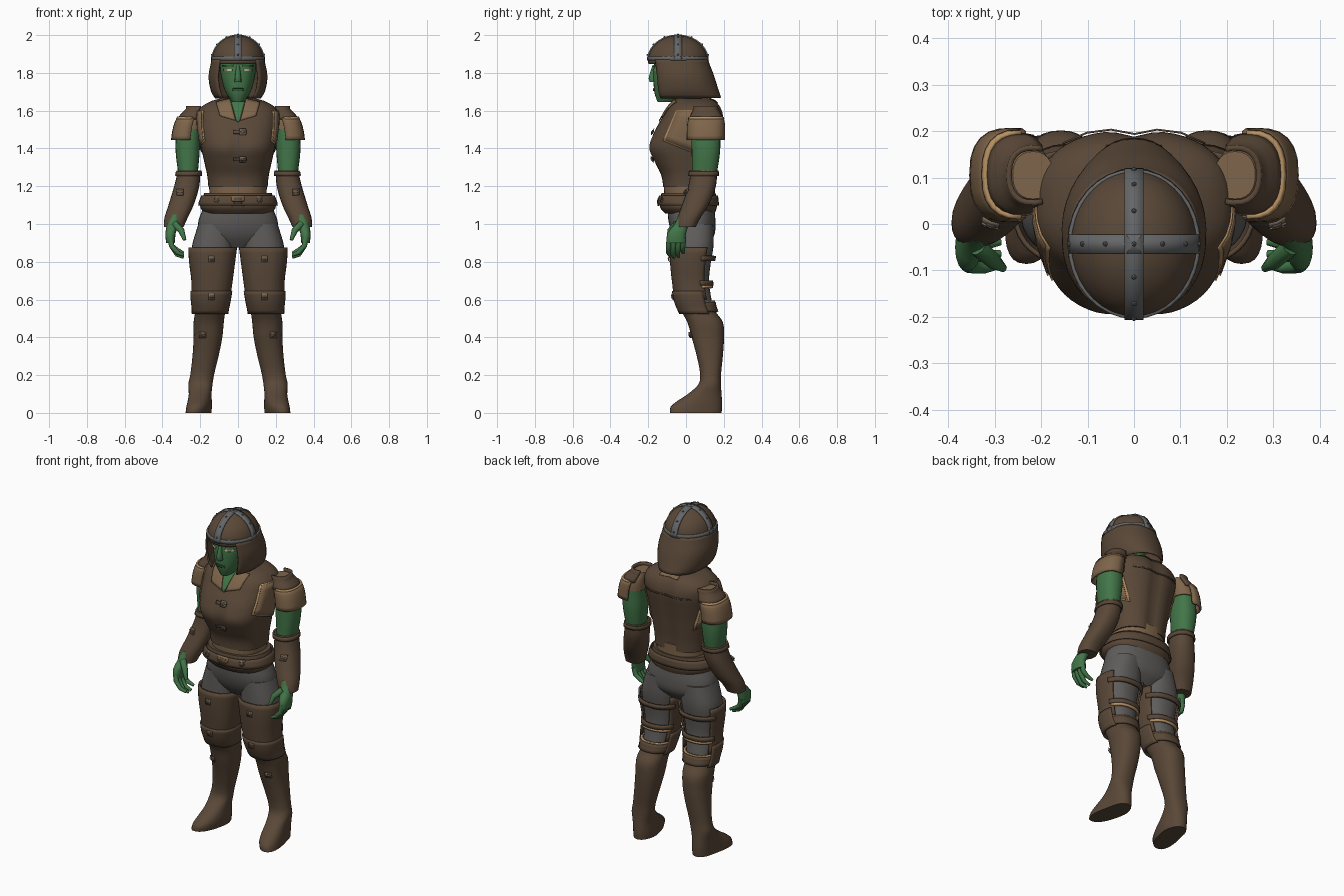
import bpy, bmesh, math
from mathutils import Vector
from mathutils.bvhtree import BVHTree

if "Cube" in bpy.data.objects:
    bpy.data.objects.remove(bpy.data.objects["Cube"])


def material(name, *rgb):
    m = bpy.data.materials.new(name)
    m.use_nodes = True
    m.diffuse_color = (*rgb, 1)
    m.node_tree.nodes["Principled BSDF"].inputs["Base Color"].default_value = (*rgb, 1)
    return m


LEATHER = material("dark leather", .10, .064, .039)
TAN = material("tan leather", .21, .13, .07)
TRIM = material("pale trim", .48, .29, .13)
CLOTH = material("grey cloth", .115, .11, .105)
SKIN = material("green skin", .055, .18, .065)
LIPS = material("dark green", .035, .10, .04)
STEEL = material("steel", .13, .132, .135)
BUCKLE = material("buckle metal", .19, .145, .10)
EYE = material("pale eye", .55, .48, .30)


def finish(name, bm, mat, thick=0, angle=40):
    bmesh.ops.recalc_face_normals(bm, faces=bm.faces)
    mesh = bpy.data.meshes.new(name)
    bm.to_mesh(mesh)
    bm.free()
    mesh.materials.append(mat)
    mesh.shade_smooth()
    mesh.set_sharp_from_angle(angle=math.radians(angle))
    ob = bpy.data.objects.new(name, mesh)
    bpy.context.collection.objects.link(ob)
    if thick:
        mod = ob.modifiers.new("thickness", "SOLIDIFY")
        mod.thickness, mod.offset = thick, 0
    return ob


def section(rows, z):
    """Smoothly interpolate a profile of (z, x0, x1, front, back) rows."""
    i = max(j for j in range(len(rows) - 1) if j == 0 or rows[j][0] <= z)
    a, b = rows[i], rows[i + 1]
    before, after = rows[max(i - 1, 0)], rows[min(i + 2, len(rows) - 1)]
    h = b[0] - a[0]
    t = min(max((z - a[0]) / h, 0), 1)
    out = []
    for c in range(1, 5):
        ma = (b[c] - before[c]) / (b[0] - before[0]) * h
        mb = (after[c] - a[c]) / (after[0] - a[0]) * h
        ease = t * t * (3 - 2 * t)
        out.append(a[c] + (b[c] - a[c]) * ease + ma * t * (1 - t) ** 2 - mb * t * t * (1 - t))
    return out


def shell(name, rows, z0, z1, mat, grow=0, arc=None, levels=12, n=32, thick=0, s=1, power=2.3, shape=None):
    """Loft rounded sections; arc gives degrees from the front towards the side."""
    bm = bmesh.new()
    rings = []
    bend = lambda v: math.copysign(abs(v) ** (2 / power), v)
    for i in range(levels + 1):
        z = z0 + (z1 - z0) * i / levels
        x0, x1, f, b = section(rows, z)
        ring = []
        for j in range(n + 1 if arc else n):
            a = math.radians(arc[0] + (arc[1] - arc[0]) * j / n) if arc else math.tau * j / n
            p = Vector(((x0 + x1) / 2 + ((x1 - x0) / 2 + grow) * bend(math.sin(a)),
                        (f + b) / 2 - ((b - f) / 2 + grow) * bend(math.cos(a)), z))
            if shape:
                p = shape(p)
            ring.append(bm.verts.new((p.x * s, p.y, p.z)))
        rings.append(ring)
    for lo, hi in zip(rings, rings[1:]):
        for j in range(n):
            k = (j + 1) % len(lo)
            bm.faces.new((lo[j], lo[k], hi[k], hi[j]))
    if not arc and not thick:
        bm.faces.new(rings[0])
        bm.faces.new(rings[-1])
    return finish(name, bm, mat, thick)


def patch(name, target, corners, mat, lift=.004, d=(0, 1, 0), cuts=6):
    """Drape a thin four-cornered plate over a part, along direction d."""
    me = target.data
    tree = BVHTree.FromPolygons([v.co for v in me.vertices], [p.vertices[:] for p in me.polygons])
    d = Vector(d)
    bm = bmesh.new()
    grid = []
    for i in range(cuts + 1):
        for j in range(cuts + 1):
            a, b, c, e = (Vector(q) for q in corners)
            u, z = a.lerp(b, j / cuts).lerp(e.lerp(c, j / cuts), i / cuts)
            o = Vector((u, 0, z)) if d.y else Vector((0, u, z))
            hit, nor, _, _ = tree.ray_cast(o - d, d)
            if hit is None:
                hit, nor, _, _ = tree.find_nearest(o - d * .2)
            grid.append(bm.verts.new(hit + (nor if nor.dot(d) < 0 else -nor) * lift))
    w = cuts + 1
    for i in range(cuts):
        for j in range(cuts):
            k = i * w + j
            bm.faces.new((grid[k], grid[k + 1], grid[k + w + 1], grid[k + w]))
    return finish(name, bm, mat, .004)


def box(u, z, w, h):
    return [(u - w, z - h), (u + w, z - h), (u + w, z + h), (u - w, z + h)]


def buckle(name, target, u, z, w=.016, h=.016, d=(0, 1, 0), mat=BUCKLE):
    patch(name + "_frame", target, box(u, z, w, h), mat, .009, d, 2)
    patch(name + "_centre", target, box(u, z, w * .55, h * .55), LEATHER, .012, d, 2)
    patch(name + "_prong", target, box(u, z, w * .9, h * .12), mat, .014, d, 2)


def tube(name, pts, radii, mat):
    cu = bpy.data.curves.new(name, "CURVE")
    cu.dimensions, cu.bevel_depth, cu.bevel_resolution, cu.use_fill_caps = "3D", 1, 2, True
    sp = cu.splines.new("POLY")
    sp.points.add(len(pts) - 1)
    for p, co, r in zip(sp.points, pts, radii):
        p.co, p.radius = (*co, 1), r
    cu.materials.append(mat)
    ob = bpy.data.objects.new(name, cu)
    bpy.context.collection.objects.link(ob)
    return ob


def centred(*rows):
    return [(z, -x, x, f, b) for z, x, f, b in rows]


# Torso: bodice with chest cleft and spine groove
TORSO = centred((1.15, .15, -.115, .152), (1.25, .158, -.125, .155), (1.33, .175, -.165, .165),
                (1.40, .19, -.195, .175), (1.47, .2, -.175, .187), (1.55, .208, -.13, .198),
                (1.61, .2, -.095, .185), (1.65, .14, -.062, .155), (1.67, .07, -.04, .11))


def groove(p):
    near = math.exp(-(p.x / .035) ** 2)
    p.y += near * (.018 * math.exp(-((p.z - 1.40) / .07) ** 2) if p.y < 0 else -.014)
    return p


bodice = shell("bodice", TORSO, 1.195, 1.668, LEATHER, .004, levels=30, n=56, power=2.5, shape=groove)
shell("undershirt", TORSO, 1.14, 1.23, TAN)
for i, z in enumerate((1.485, 1.345)):
    patch("bodice_strap_%d" % i, bodice, box(.01, z, .035, .009), LEATHER, .006)
    buckle("bodice_buckle_%d" % i, bodice, .025, z)
patch("throat", bodice, [(-.006, 1.54), (.006, 1.54), (.04, 1.66), (-.04, 1.66)], SKIN)
patch("back_yoke_edge", bodice, box(0, 1.545, .15, .004), LEATHER, .006, (0, -1, 0))
patch("nape_collar", bodice, box(0, 1.65, .06, .012), TAN, .004, (0, -1, 0))

# Belt and hips
BELT = centred((1.05, .168, -.105, .15), (1.09, .2, -.138, .163), (1.165, .178, -.13, .157))
belt = shell("belt", BELT, 1.055, 1.165, LEATHER, levels=10)
shell("belt_strap", BELT, 1.098, 1.15, LEATHER, .008, levels=3, thick=.006)
buckle("belt_buckle", belt, 0, 1.122, .035, .026, mat=TAN)
HIPS = centred((.87, .08, -.02, .09), (.93, .19, -.065, .145), (1.0, .212, -.09, .156), (1.1, .178, -.1, .148))
shell("hips", HIPS, .875, 1.1, CLOTH)

# Head and neck
HEAD = centred((1.645, .03, -.15, -.06), (1.69, .062, -.166, .02), (1.75, .083, -.172, .05),
               (1.82, .094, -.172, .07), (1.9, .09, -.16, .07))
head = shell("head", HEAD, 1.645, 1.9, SKIN, levels=16)
shell("neck", centred((1.56, .068, -.08, .07), (1.66, .055, -.07, .055), (1.74, .055, -.07, .05)), 1.56, 1.74, SKIN)
NOSE = centred((1.752, .018, -.192, -.15), (1.77, .017, -.198, -.15), (1.84, .009, -.178, -.15))
shell("nose", NOSE, 1.752, 1.84, SKIN, levels=5, n=12)
patch("lips", head, box(0, 1.712, .026, .007), LIPS)

# Helmet dome, bands, rivets and neck guard
C, R = Vector((0, -.043, 1.865)), Vector((.134, .155, .13))


def dome_point(t, axis, side, scale):
    p = Vector((side, side, math.sin(t)))
    p[axis] = math.cos(t)
    p[1 - axis] = side / R[1 - axis]
    return C + Vector(p[i] * R[i] for i in range(3)) * scale


bm = bmesh.new()
bmesh.ops.create_uvsphere(bm, u_segments=36, v_segments=20, radius=1)
bmesh.ops.delete(bm, geom=[v for v in bm.verts if v.co.z < -.01], context="VERTS")
for v in bm.verts:
    v.co = C + Vector(v.co[i] * R[i] for i in range(3))
finish("helmet_dome", bm, LEATHER, .006)
for axis, name in ((1, "lengthwise"), (0, "crosswise")):
    bm = bmesh.new()
    rows = [[bm.verts.new(dome_point(math.pi * i / 24, axis, e, 1.03)) for e in (-.02, .02)] for i in range(25)]
    for a, b in zip(rows, rows[1:]):
        bm.faces.new((a[0], a[1], b[1], b[0]))
    finish("helmet_band_" + name, bm, STEEL, .008)
    bm = bmesh.new()
    for i in range(7):
        ball = bmesh.ops.create_icosphere(bm, subdivisions=1, radius=.006)["verts"]
        bmesh.ops.translate(bm, verts=ball, vec=dome_point(math.pi * (i + .5) / 7, axis, 0, 1.06))
    finish("helmet_rivets_" + name, bm, STEEL)
GUARD = centred((1.665, .115, -.175, .182), (1.70, .137, -.185, .17), (1.78, .151, -.19, .145),
                (1.87, .136, -.197, .112), (1.9, .136, -.197, .112))
shell("helmet_rim", GUARD, 1.866, 1.888, STEEL, .002, levels=2, thick=.01, power=2)
shell("helmet_brow", GUARD, 1.848, 1.87, LEATHER, levels=2, thick=.008, power=2)
shell("neck_guard", GUARD, 1.668, 1.87, LEATHER, arc=(42, 318), levels=12, thick=.01, power=2.2)

# Profiles of one limb, mirrored below
LEG = [(0, .142, .255, -.08, .183), (.03, .14, .256, -.078, .186), (.06, .142, .256, -.045, .186),
       (.1, .145, .255, .015, .183), (.15, .14, .258, .07, .18), (.2, .132, .248, .08, .18),
       (.3, .108, .236, .062, .19), (.4, .088, .23, .035, .196), (.48, .08, .23, .012, .19),
       (.54, .072, .222, -.02, .15), (.6, .06, .228, -.043, .135), (.7, .045, .23, -.058, .122),
       (.8, .032, .242, -.068, .132), (.88, .022, .244, -.07, .145), (1.0, .02, .21, -.07, .145)]
ARM = [(1.22, .22, .31, .035, .15), (1.28, .212, .318, .032, .165), (1.38, .203, .33, .03, .18),
       (1.46, .2, .328, .028, .182), (1.55, .19, .305, .035, .178), (1.61, .18, .255, .06, .15)]
BRACER = [(.98, .29, .393, -.05, .05), (1.03, .268, .39, -.045, .075), (1.1, .235, .368, -.022, .12),
          (1.2, .205, .338, .012, .158), (1.28, .2, .318, .025, .165)]
PALM = [(.9, .335, .38, -.1, -.005), (.95, .33, .385, -.1, .0), (1.0, .315, .375, -.06, .015), (1.05, .3, .36, -.04, .03)]


def splay(p):
    p.x += max(0, .1 - p.y) * .2 * max(0, 1 - p.z / .15)
    return p


for s, side in ((1, "left_"), (-1, "right_")):
    # Face and collar details
    patch(side + "eye", head, box(s * .05, 1.815, .021, .006), EYE)
    patch(side + "brow", head, box(s * .05, 1.838, .027, .004), LIPS)
    patch(side + "collar", bodice, [(s * .012, 1.545), (s * .095, 1.57), (s * .115, 1.642), (s * .042, 1.66)], TAN, .006)
    buckle(side + "belt_stud", belt, s * .11, 1.122, .014, .02)
    # Armhole panel with pale edge
    d = (-s, 0, 0)
    patch(side + "armhole_trim", bodice, [(-.12, 1.44), (.13, 1.34), (.12, 1.6), (-.05, 1.6)], TRIM, .003, d)
    patch(side + "armhole_panel", bodice, [(-.108, 1.443), (.12, 1.352), (.11, 1.595), (-.045, 1.595)], TAN, .006, d)
    # Arm, shoulder plates and bracer
    shell(side + "upper_arm", ARM, 1.22, 1.55, SKIN, s=s, n=24)
    shell(side + "sleeve", ARM, 1.5, 1.61, TAN, .006, s=s, n=24)
    shell(side + "shoulder_plate", ARM, 1.445, 1.56, TAN, .02, (-5, 185), 5, 12, .01, s, 2.6)
    shell(side + "shoulder_plate_trim", ARM, 1.555, 1.565, TRIM, .021, (0, 180), 2, 12, .012, s, 2.6)
    shell(side + "shoulder_cap", ARM, 1.555, 1.625, LEATHER, .014, (-20, 200), 4, 14, .012, s, 2.4)
    bracer = shell(side + "bracer", BRACER, .985, 1.28, LEATHER, s=s, n=24)
    shell(side + "bracer_cuff", BRACER, 1.255, 1.278, LEATHER, .006, None, 2, 24, .008, s)
    shell(side + "bracer_edge", BRACER, 1.278, 1.284, TAN, .004, None, 1, 24, .008, s)
    buckle(side + "bracer_buckle", bracer, s * .305, 1.165)
    # Hand
    shell(side + "palm", PALM, .9, 1.05, SKIN, s=s, n=16, levels=6)
    for i in range(4):
        y, drop = -.088 + .025 * i, (.0, .012, .008, -.012)[i]
        path = [(s * .36, y, .93), (s * .352, y - .004, .885), (s * .322, y - .006, .85 - drop), (s * .288, y, .835 - drop)]
        tube(side + "finger_%d" % i, path, (.015, .015, .013, .008), SKIN)
    tube(side + "thumb", [(s * .335, -.05, 1.0), (s * .3, -.082, .965), (s * .282, -.095, .915)], (.02, .017, .009), SKIN)
    # Leg, boot and armour
    shell(side + "thigh", LEG, .5, 1.0, CLOTH, s=s, levels=16)
    boot = shell(side + "boot", LEG, 0, .56, LEATHER, .005, levels=34, s=s, shape=splay)
    plate = shell(side + "thigh_plate", LEG, .6, .875, LEATHER, .012, (-125, 125), 10, 28, .01, s)
    knee = shell(side + "knee_plate", LEG, .525, .645, LEATHER, .017, (-115, 115), 6, 24, .012, s)
    shell(side + "boot_cuff", LEG, .535, .585, LEATHER, .014, None, 3, 28, .012, s)
    shell(side + "boot_trim", LEG, .585, .593, TRIM, .01, None, 1, 28, .014, s)
    for i, z in enumerate((.805, .675)):
        shell(side + "thigh_strap_%d" % i, LEG, z, z + .026, LEATHER, .016, (110, 250), 2, 16, .012, s)
    shell(side + "strap_trim", LEG, .66, .674, TRIM, .012, (115, 245), 1, 16, .012, s)
    buckle(side + "thigh_buckle", plate, s * .14, .815)
    buckle(side + "knee_buckle", knee, s * .14, .617)
    buckle(side + "boot_buckle", boot, s * .185, .415)
